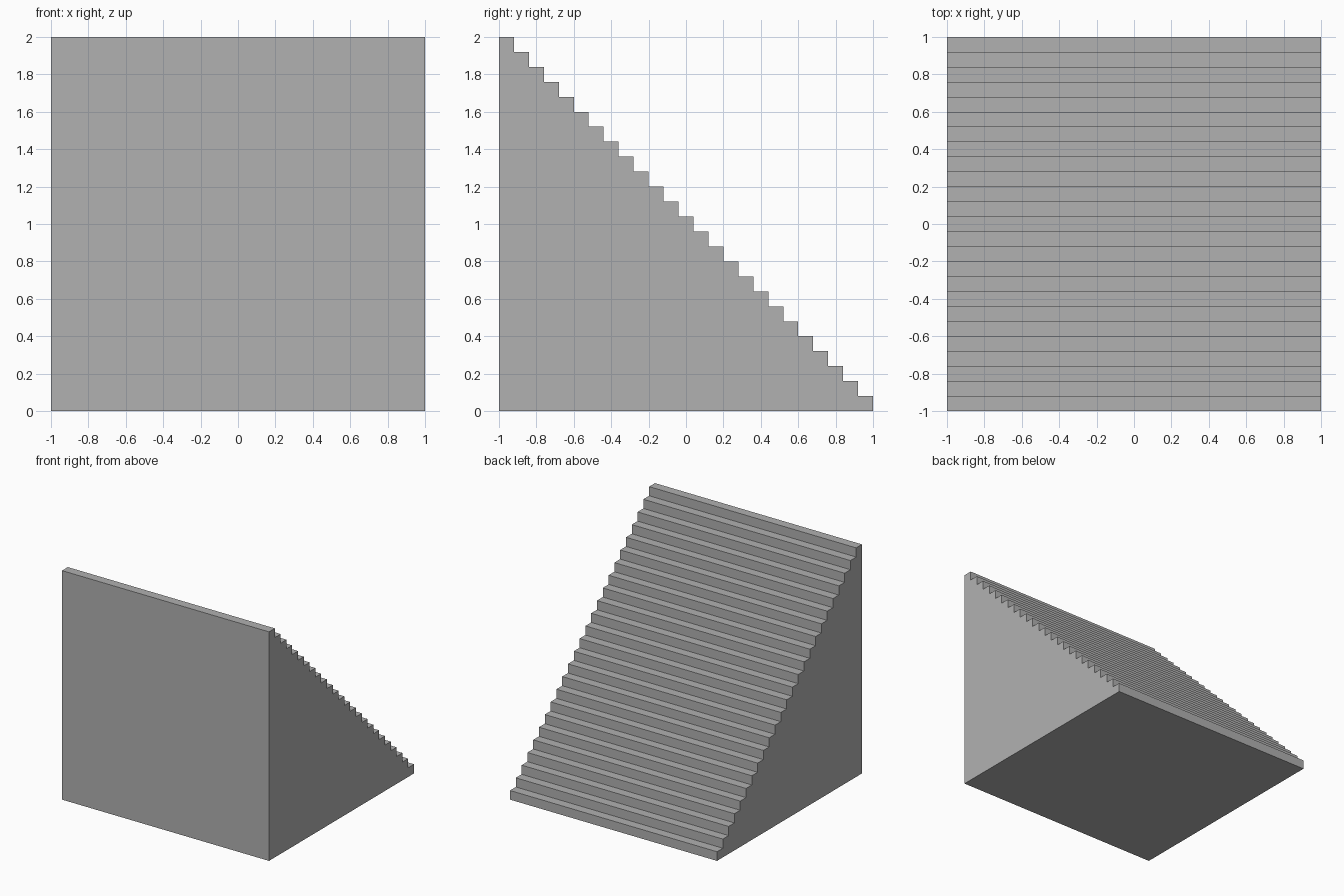
import bpy
import bmesh
from mathutils import Vector

if "Cube" in bpy.data.objects:
    bpy.data.objects.remove(bpy.data.objects["Cube"])

STEPS = 25
SIZE = 2.0
HALF = SIZE / 2
STEP = SIZE / STEPS

# Side profile in y, z: solid back wall at -y, stairs descending towards +y
profile = [(-HALF, 0.0), (-HALF, SIZE)]
for i in range(STEPS):
    y = -HALF + (i + 1) * STEP
    z = SIZE - i * STEP
    profile.append((y, z))                 # tread edge
    profile.append((y, max(z - STEP, 0)))  # foot of riser

# Extrude the profile across the full width
bm = bmesh.new()
side = bm.faces.new([bm.verts.new((-HALF, y, z)) for y, z in profile])
result = bmesh.ops.extrude_face_region(bm, geom=[side], use_keep_orig=True)
moved = [v for v in result["geom"] if isinstance(v, bmesh.types.BMVert)]
bmesh.ops.translate(bm, verts=moved, vec=Vector((SIZE, 0, 0)))
bmesh.ops.recalc_face_normals(bm, faces=bm.faces[:])

mesh = bpy.data.meshes.new("staircase")
bm.to_mesh(mesh)
bm.free()
staircase = bpy.data.objects.new("staircase", mesh)
bpy.context.collection.objects.link(staircase)

# Dark grey stone
stone = bpy.data.materials.new("dark_grey")
stone.diffuse_color = (0.44, 0.44, 0.44, 1)
stone.use_nodes = True
stone.node_tree.nodes["Principled BSDF"].inputs["Base Color"].default_value = stone.diffuse_color
mesh.materials.append(stone)
